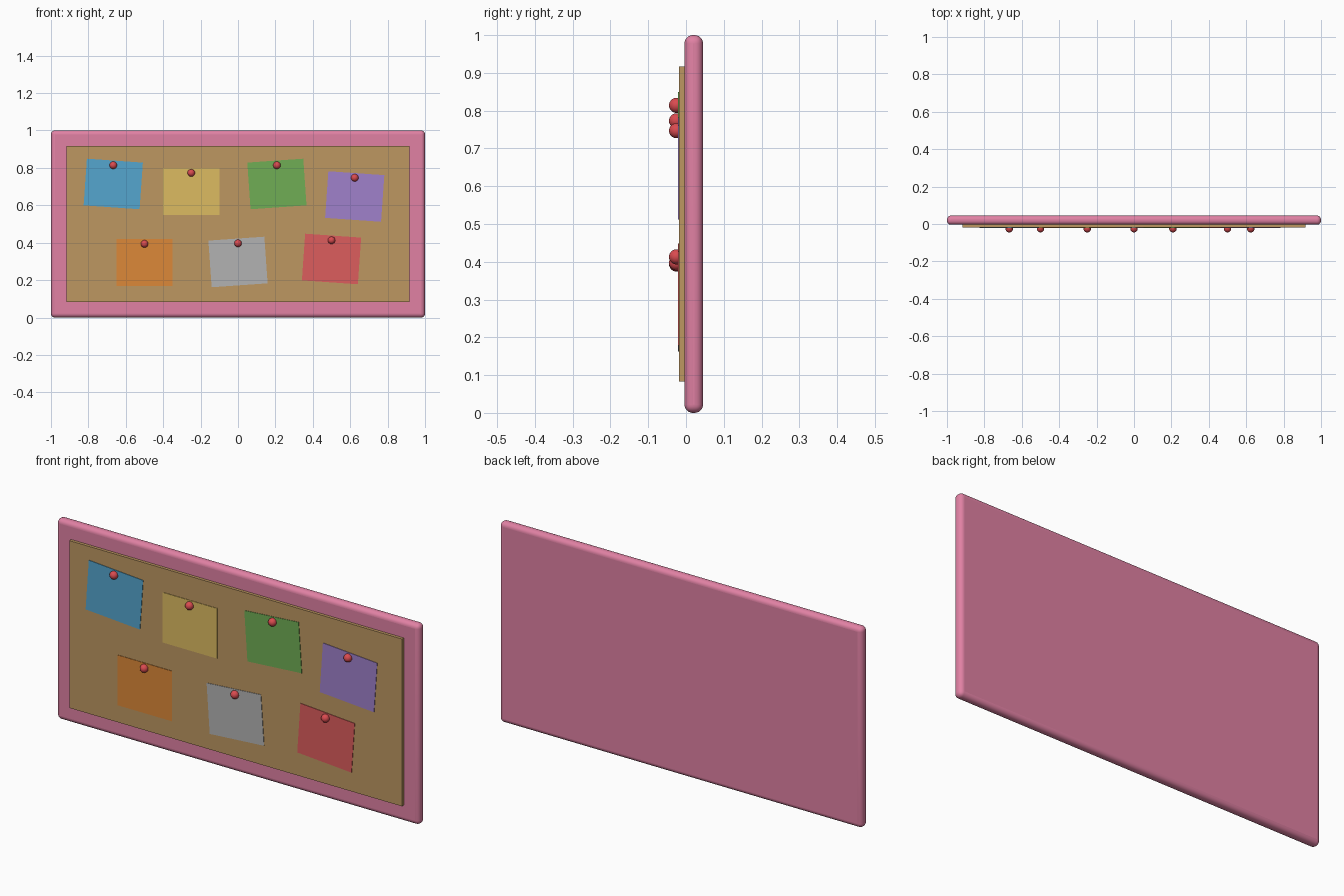
import bpy
from math import radians

if "Cube" in bpy.data.objects:
    bpy.data.objects.remove(bpy.data.objects["Cube"])


def material(name, rgb):
    m = bpy.data.materials.new(name)
    m.diffuse_color = (*rgb, 1)
    m.use_nodes = True
    m.node_tree.nodes["Principled BSDF"].inputs["Base Color"].default_value = m.diffuse_color
    return m


def box(name, center, size, mat, tilt=0, bevel=0):
    bpy.ops.mesh.primitive_cube_add(size=1, location=center)
    o = bpy.context.object
    o.name = name
    o.scale = size
    bpy.ops.object.transform_apply(location=False, rotation=False, scale=True)
    o.rotation_euler.y = radians(-tilt)
    o.data.materials.append(mat)
    if bevel:
        b = o.modifiers.new("round", 'BEVEL')
        b.width = bevel
        b.segments = 6
        bpy.ops.object.shade_smooth_by_angle(angle=radians(40))
    return o


# Rounded backing frame
box("board_frame", (0, 0.0205, 0.5), (2, 0.049, 1), material("pink", (0.75, 0.22, 0.37)), bevel=0.022)

# Raised cork panel
box("cork_panel", (0, -0.0065, 0.5), (1.834, 0.025, 0.834), material("cork", (0.51, 0.31, 0.12)))

# Paper notes: colour, rgb, x, z, tilt
notes = [
    ("blue", (0.09, 0.38, 0.62), -0.667, 0.714, -4),
    ("yellow", (0.72, 0.50, 0.12), -0.25, 0.673, 0),
    ("green", (0.16, 0.42, 0.09), 0.208, 0.714, 4),
    ("purple", (0.35, 0.22, 0.60), 0.624, 0.647, -4),
    ("orange", (0.72, 0.25, 0.04), -0.5, 0.294, 0),
    ("grey", (0.45, 0.45, 0.45), 0, 0.297, 4),
    ("red", (0.72, 0.11, 0.11), 0.5, 0.313, -4),
]
pin_mat = material("pin_red", (0.70, 0.07, 0.08))

for color, rgb, x, z, tilt in notes:
    box("note_" + color, (x, -0.0195, z), (0.30, 0.004, 0.25), material(color, rgb), tilt)
    # Round push pin near the top edge of each note
    bpy.ops.mesh.primitive_uv_sphere_add(segments=24, ring_count=12, radius=0.02,
                                         location=(x, -0.025, z + 0.1))
    pin = bpy.context.object
    pin.name = "pin_" + color
    pin.data.materials.append(pin_mat)
    bpy.ops.object.shade_smooth()
